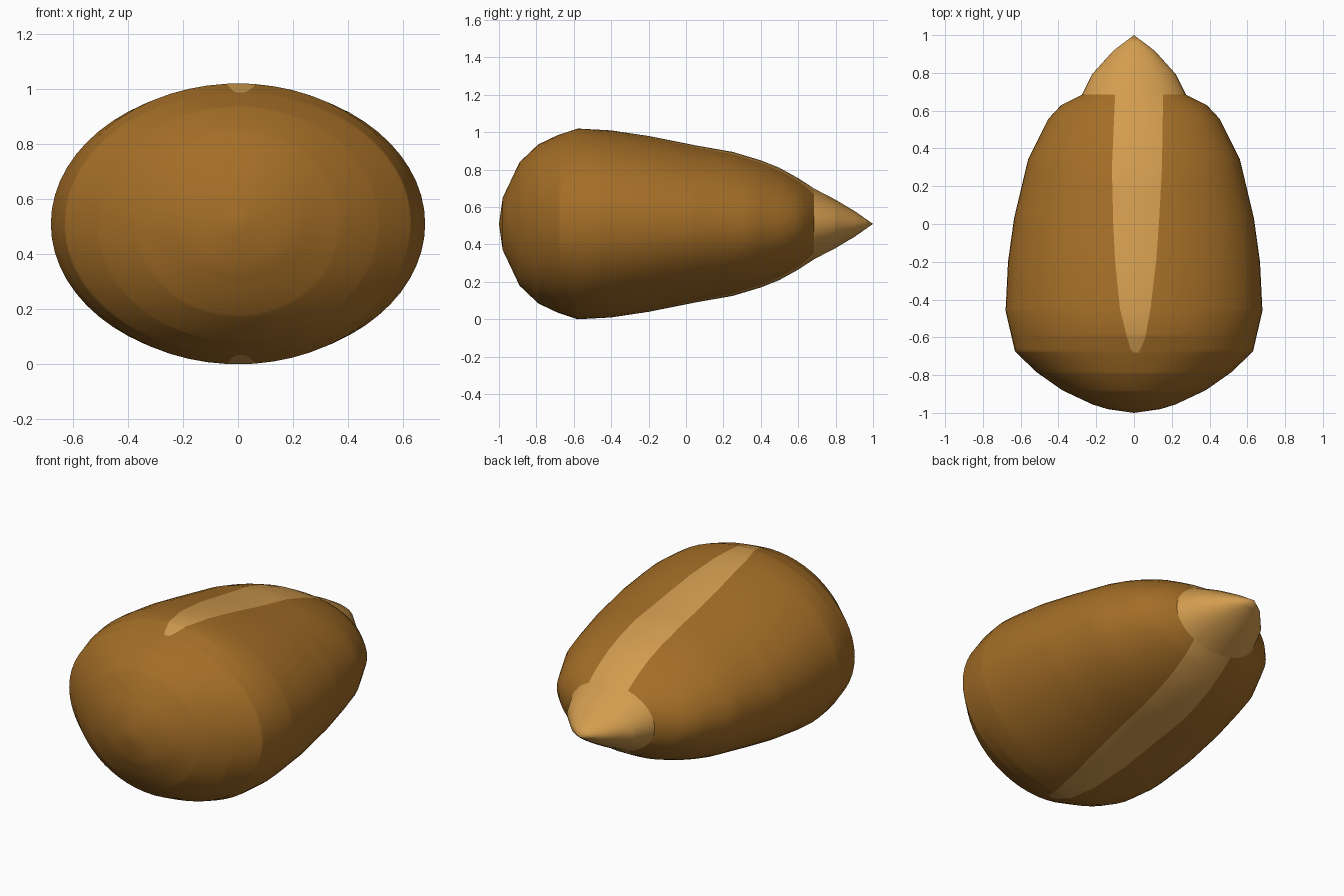
import bpy, math

if "Cube" in bpy.data.objects:
    bpy.data.objects.remove(bpy.data.objects["Cube"])

def material(name, rgb):
    m = bpy.data.materials.new(name)
    m.diffuse_color = (*rgb, 1)
    m.use_nodes = True
    m.node_tree.nodes["Principled BSDF"].inputs["Base Color"].default_value = m.diffuse_color
    return m

BROWN = material("seed brown", (0.37, 0.155, 0.02))
TAN = material("light tan", (0.65, 0.335, 0.078))
MID = 0.51

# Half width and half height along the length
WIDTH = [(-1, 0), (-.98, .14), (-.955, .22), (-.88, .38), (-.785, .515), (-.675, .63), (-.46, .68),
         (-.2, .667), (.03, .635), (.345, .56), (.555, .455), (.63, .385), (.685, .275),
         (.795, .22), (.917, .11), (1, 0)]
HEIGHT = [(-1, 0), (-.98, .14), (-.89, .33), (-.79, .425), (-.685, .475), (-.58, .51), (-.4, .5),
          (-.2, .47), (.05, .42), (.25, .385), (.4, .34), (.5, .3), (.6, .245), (.685, .19),
          (.8, .13), (.9, .07), (1, 0)]
# Left and right edges of the pale stripe
LEFT = [(-.68, -.003), (-.66, -.018), (-.6, -.037), (-.45, -.074), (-.2, -.1), (0, -.11), (.3, -.117), (.685, -.1)]
RIGHT = [(-.68, .022), (-.66, .036), (-.6, .06), (-.45, .087), (-.2, .117), (0, .132), (.3, .148), (.685, .154)]

def lerp(table, y):
    if y <= table[0][0]:
        return table[0][1]
    for (a, p), (b, q) in zip(table, table[1:]):
        if y <= b:
            return p + (q - p) * (y - a) / (b - a)
    return table[-1][1]

def angles(y, w):
    """Ring angles with columns following both stripe edges, above and below."""
    k = min(1, w / .275)
    r, l = (math.acos(lerp(t, y) * k / w) for t in (RIGHT, LEFT))
    half = [r * i / 14 for i in range(14)]
    half += [r + (l - r) * i / 4 for i in range(4)]
    half += [l + (math.pi - l) * i / 14 for i in range(14)]
    return half + [math.pi] + [-a for a in reversed(half[1:])]

def loft(name, y0, y1, mats, striped):
    ys = {y for t in (WIDTH, HEIGHT, LEFT) for y, _ in t}
    ys |= {-.995, -.94, -.3, -.1, .15, .45, .96}
    ys = sorted(y for y in ys if y0 <= y <= y1 and abs(y) < 1)
    verts, faces, ids = [], [], []
    for y in ys:
        w, h = lerp(WIDTH, y), lerp(HEIGHT, y)
        verts += [(w * math.cos(a), y, MID + h * math.sin(a)) for a in angles(y, w)]
    n = len(verts) // len(ys)
    for i in range(len(ys) - 1):
        for j in range(n):
            k = (j + 1) % n
            faces.append((i*n + j, (i+1)*n + j, (i+1)*n + k, i*n + k))
            col = j if j < 32 else n - 1 - j
            ids.append(int(striped and 14 <= col < 18 and ys[i] >= -.681))
    # Close the pointed end
    end = len(verts)
    if y0 == -1:
        verts.append((0, -1, MID))
        faces += [(end, j, (j + 1) % n) for j in range(n)]
    else:
        verts.append((0, 1, MID))
        b = (len(ys) - 1) * n
        faces += [(end, b + (j + 1) % n, b + j) for j in range(n)]
    ids += [0] * n
    me = bpy.data.meshes.new(name)
    me.from_pydata(verts, [], faces)
    for m in mats:
        me.materials.append(m)
    for p, i in zip(me.polygons, ids):
        p.material_index = i
    ob = bpy.data.objects.new(name, me)
    bpy.context.collection.objects.link(ob)
    bpy.ops.object.select_all(action='DESELECT')
    ob.select_set(True)
    bpy.context.view_layer.objects.active = ob
    bpy.ops.object.shade_smooth_by_angle(angle=math.radians(40))

# Rounded seed body with a stripe on both sides, and its pale tip
loft("seed_body", -1, .685, [BROWN, TAN], True)
loft("seed_tip", .685, 1, [TAN], False)
